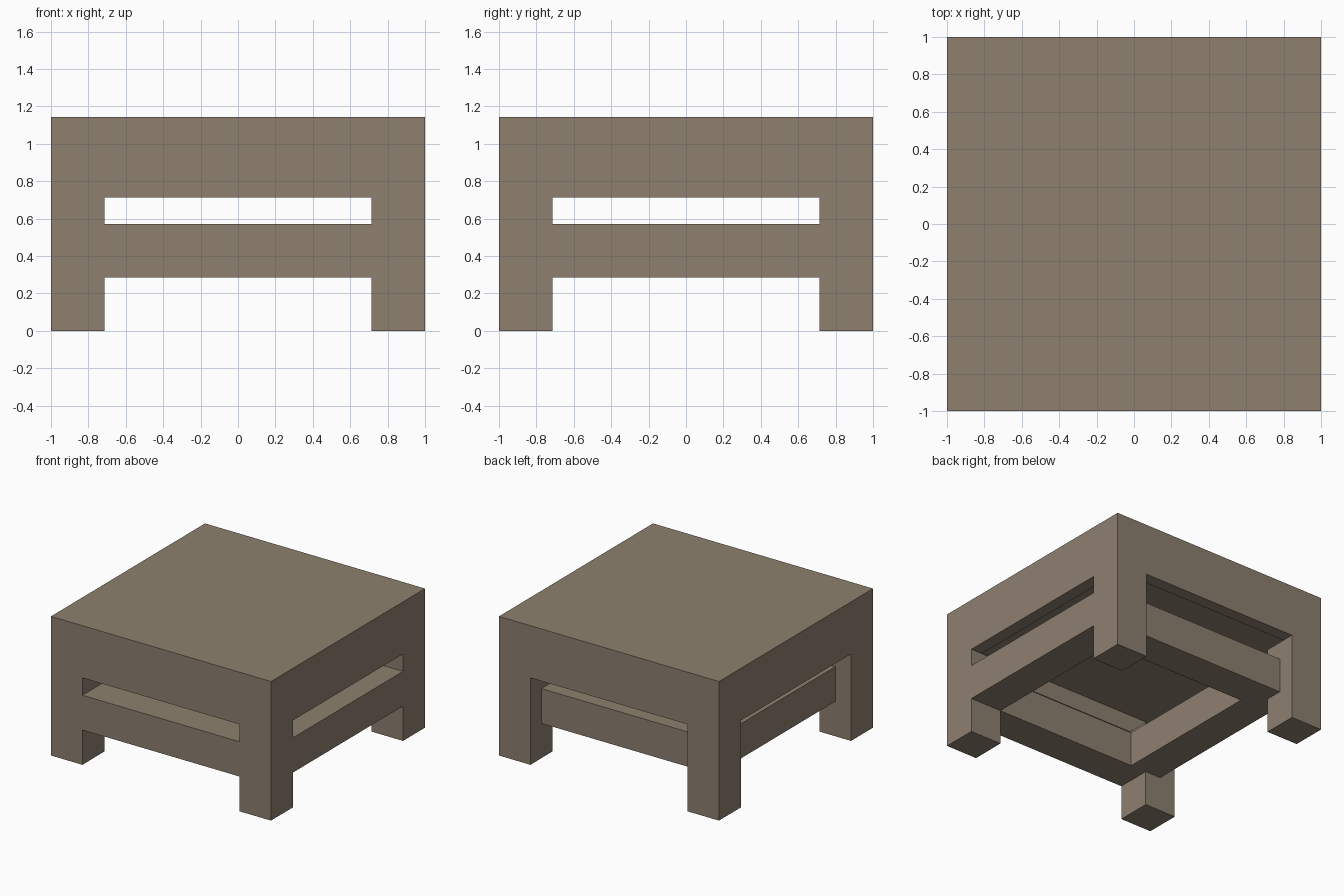
import bpy
import bmesh

cube = bpy.data.objects.get("Cube")
if cube:
    bpy.data.objects.remove(cube, do_unlink=True)

U = 1 / 7  # module: the table is 14 modules wide and 8 high

wood = bpy.data.materials.new("grey_brown_wood")
wood.use_nodes = True
colour = (0.266, 0.216, 0.159, 1)
wood.diffuse_color = colour
wood.node_tree.nodes["Principled BSDF"].inputs["Base Color"].default_value = colour


def box(name, low, high, recess=None):
    """Box between two corners in modules; recess = (rim, depth) hollows the underside."""
    bm = bmesh.new()
    bmesh.ops.create_cube(bm, size=1)
    for v in bm.verts:
        v.co = [U * (h if c > 0 else l) for c, l, h in zip(v.co, low, high)]
    bm.normal_update()
    if recess:
        rim, depth = recess
        under = min(bm.faces, key=lambda f: f.calc_center_median().z)
        bmesh.ops.inset_region(bm, faces=[under], thickness=rim * U)
        # sink the inner face into the slab with vertical walls
        sunk = bmesh.ops.extrude_discrete_faces(bm, faces=[under])["faces"]
        bmesh.ops.translate(bm, verts=sunk[0].verts, vec=(0, 0, depth * U))
    mesh = bpy.data.meshes.new(name)
    bm.to_mesh(mesh)
    bm.free()
    mesh.materials.append(wood)
    obj = bpy.data.objects.new(name, mesh)
    bpy.context.collection.objects.link(obj)
    return obj


# Thick top with a shallow hollow underneath
box("table_top", (-7, -7, 5), (7, 7, 8), recess=(1, 1))

# Four square corner legs
for side, x in (("right", -7), ("left", 5)):
    for end, y in (("front", -7), ("back", 5)):
        box(f"{end}_{side}_leg", (x, y, 0), (x + 2, y + 2, 5))

# Rails between the legs: front and left flush, back and right set in
for name, y in (("front_rail", -7), ("back_rail", 4)):
    box(name, (-5, y, 2), (5, y + 2, 4))
for name, x in (("left_rail", 5), ("right_rail", -6)):
    box(name, (x, -5, 2), (x + 2, 5, 4))
